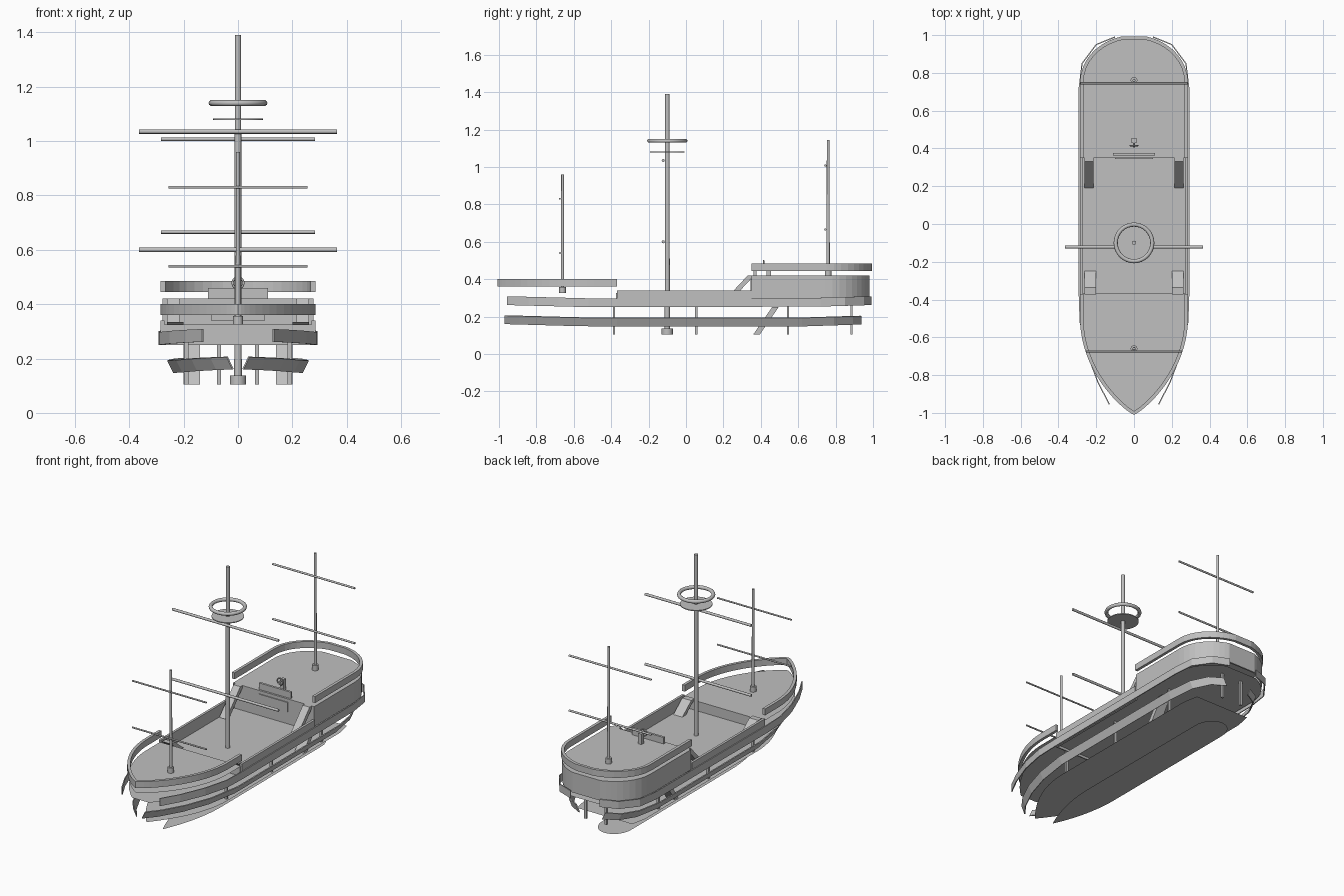
import bpy, bmesh, math
from mathutils import Vector

cube = bpy.data.objects.get("Cube")
if cube:
    bpy.data.objects.remove(cube, do_unlink=True)

grey = bpy.data.materials.new("plain grey")
grey.use_nodes = True
grey.diffuse_color = (0.53, 0.53, 0.53, 1)
grey.node_tree.nodes["Principled BSDF"].inputs["Base Color"].default_value = (0.53, 0.53, 0.53, 1)


def finish(name, bm, smooth=False):
    bmesh.ops.recalc_face_normals(bm, faces=bm.faces)
    mesh = bpy.data.meshes.new(name)
    bm.to_mesh(mesh)
    bm.free()
    ob = bpy.data.objects.new(name, mesh)
    bpy.context.collection.objects.link(ob)
    mesh.materials.append(grey)
    if smooth:
        for p in mesh.polygons:
            p.use_smooth = len(p.vertices) == 4
    return ob


def half_width(y):
    # plan shape: pointed bow, straight sides, round stern
    if y < -0.5:
        t = min(1, (-0.5 - y) / 0.5)
        return 0.285 * (1 - t * t) ** 0.85
    if y > 0.75:
        t = min(1, (y - 0.75) / 0.24)
        return 0.285 * math.sqrt(1 - t * t)
    return 0.285


def side_points(y0, y1, scale=1.0):
    # +x side of the plan, with points packed towards the ends
    n = 24
    ys = [y0 + (y1 - y0) * (1 - math.cos(math.pi * i / n)) / 2 for i in range(n + 1)]
    return [(half_width(y) * scale, y) for y in ys]


def around(points):
    # continue a half outline round onto the -x side
    return points + [(-x, y) for x, y in reversed(points) if x > 1e-4]


def sheet(name, points, z):
    bm = bmesh.new()
    bm.faces.new([bm.verts.new((x, y, z)) for x, y in points])
    return finish(name, bm)


def ribbon(name, points, low, high, thick, mirror=False, flare=0.0):
    # upright strip along a plan path; low and high are functions of y
    bm = bmesh.new()
    rows = [(bm.verts.new((x - flare, y, low(y))), bm.verts.new((x, y, high(y)))) for x, y in points]
    for a, b in zip(rows, rows[1:]):
        bm.faces.new((a[0], b[0], b[1], a[1]))
    ob = finish(name, bm)
    mod = ob.modifiers.new("thickness", 'SOLIDIFY')
    mod.thickness = thick
    mod.offset = 0
    if mirror:
        ob.modifiers.new("other side", 'MIRROR')
    return ob


def box(name, lo, hi, mirror=False):
    bm = bmesh.new()
    bmesh.ops.create_cube(bm, size=1)
    for v in bm.verts:
        v.co = Vector([lo[i] if v.co[i] < 0 else hi[i] for i in range(3)])
    ob = finish(name, bm)
    if mirror:
        ob.modifiers.new("other side", 'MIRROR')
    return ob


def rod(name, a, b, r0, r1=None, sides=16):
    a, b = Vector(a), Vector(b)
    bm = bmesh.new()
    bmesh.ops.create_cone(bm, cap_ends=True, segments=sides, radius1=r0,
                          radius2=r0 if r1 is None else r1, depth=(b - a).length)
    bm.transform((b - a).to_track_quat('Z', 'Y').to_matrix().to_4x4())
    bmesh.ops.translate(bm, verts=bm.verts, vec=(a + b) / 2)
    return finish(name, bm, True)


def ladder(name, x0, x1, foot, head, thick):
    # sloping slab in the y-z plane, one per side
    bm = bmesh.new()
    (ya, za), (yb, zb) = foot, head
    loop = [(ya, za), (ya + thick, za), (yb + thick, zb), (yb, zb)]
    face = bm.faces.new([bm.verts.new((x0, y, z)) for y, z in loop])
    out = bmesh.ops.extrude_face_region(bm, geom=[face])
    verts = [g for g in out["geom"] if isinstance(g, bmesh.types.BMVert)]
    bmesh.ops.translate(bm, verts=verts, vec=(x1 - x0, 0, 0))
    finish(name, bm).modifiers.new("other side", 'MIRROR')


def ring(name, centre, major, minor, axis='Z'):
    spin = (math.pi / 2, 0, 0) if axis == 'Y' else (0, 0, 0)
    bpy.ops.mesh.primitive_torus_add(location=centre, rotation=spin, major_radius=major,
                                     minor_radius=minor, major_segments=32, minor_segments=10)
    ob = bpy.context.object
    ob.name = name
    ob.data.materials.append(grey)
    bpy.ops.object.shade_smooth()


def level(z):
    return lambda y: z


# Decks
keel = [(0.1 * max(0, 1 - max(0, (-0.3 - y) / 0.44) ** 2), y)
        for y in [-0.74 + 0.05 * i for i in range(29)]]
keel += [(0.1 * math.cos(a), 0.68 + 0.12 * math.sin(a)) for a in [math.pi * i / 16 for i in range(1, 9)]]
sheet("hull_bottom", around(keel), 0.0)
lower = [(0.21 * (1 - max(0, (-0.4 - y) / 0.5) ** 2), y) for y in [-0.9 + 0.05 * i for i in range(33)]]
lower += [(0.19, 0.8)]
sheet("lower_deck", around(lower), 0.105)
sheet("main_deck", around(side_points(-0.96, 0.97, 0.97)), 0.265)
sheet("fore_deck", around(side_points(-0.995, -0.37, 0.98)), 0.325)
sheet("aft_deck", around(side_points(0.35, 0.975, 0.97)), 0.42)

# Rails and bulwarks
ribbon("fore_rail", around(side_points(-1.0, -0.37, 0.97)[::-1]), level(0.36), level(0.40), 0.018)
ribbon("aft_rail", around(side_points(0.35, 0.985, 0.97)), level(0.445), level(0.485), 0.018)
ribbon("waist_bulwark", [(0.278, -0.37), (0.278, 0.35)], level(0.25), level(0.34), 0.015, True)

# Cabin walls
ribbon("cabin_wall", around(side_points(0.35, 0.975, 0.96)), level(0.295), level(0.42), 0.01)
box("cabin_front", (-0.27, 0.35, 0.265), (0.27, 0.36, 0.42))
box("cabin_front_panel", (-0.1, 0.344, 0.34), (0.1, 0.35, 0.40))
box("fore_bulkhead", (-0.275, -0.375, 0.25), (0.275, -0.367, 0.325))
box("aft_deck_board", (-0.11, 0.362, 0.42), (0.11, 0.376, 0.46))


# Outer wales, rising towards bow and stern
def rise(base, amount):
    return lambda y: base + amount * (max(0, (-0.5 - y) / 0.47) + max(0, (y - 0.6) / 0.4))


upper_path = [(0.13, -0.955), (0.19, -0.84), (0.25, -0.68), (0.285, -0.52), (0.29, -0.37),
              (0.29, 0.72), (0.275, 0.85), (0.2, 0.95), (0.1, 0.99)]
ribbon("upper_wale", upper_path, rise(0.25, 0.012), rise(0.297, 0.012), 0.006, True)
lower_path = [(0.04, -0.97), (0.1, -0.89), (0.17, -0.75), (0.225, -0.58), (0.258, -0.37),
              (0.258, 0.62), (0.235, 0.79), (0.18, 0.89), (0.1, 0.935)]
ribbon("lower_wale", lower_path, rise(0.148, 0.013), rise(0.193, 0.013), 0.006, True, 0.022)

# Posts between lower and main decks
for i, (x, y) in enumerate([(0.19, -0.385), (0.19, 0.055), (0.19, 0.545), (0.07, 0.885)]):
    box(f"deck_post_{i + 1}", (x - 0.008, y - 0.006, 0.105), (x + 0.008, y + 0.006, 0.265), True)

# Ladders
ladder("aft_ladder", 0.215, 0.262, (0.19, 0.27), (0.33, 0.42), 0.035)
ladder("fore_ladder", 0.2, 0.262, (-0.285, 0.265), (-0.372, 0.335), 0.035)
ladder("lower_ladder", 0.14, 0.2, (0.36, 0.105), (0.46, 0.25), 0.035)

# Masts: name, y, foot, top, radius, collar radius, yard half length, yard radius, yard heights
masts = [("fore", -0.66, 0.325, 0.96, 0.009, 0.018, 0.255, 0.005, (0.54, 0.83)),
         ("main", -0.1, 0.105, 1.39, 0.014, 0.03, 0.365, 0.008, (0.6, 1.035)),
         ("mizzen", 0.76, 0.42, 1.145, 0.009, 0.018, 0.283, 0.006, (0.665, 1.007))]
for name, y, foot, top, r, collar, half, yr, heights in masts:
    rod(name + "_mast", (0, y, foot), (0, y, top), r, r * 0.8)
    rod(name + "_mast_collar", (0, y, foot), (0, y, foot + 0.032), collar)
    for label, z in zip(("lower", "upper"), heights):
        rod(f"{name}_{label}_yard", (-half, y - r - yr, z), (half, y - r - yr, z), yr)

# Lookout
ring("lookout_ring", (0, -0.1, 1.14), 0.097, 0.011)
rod("lookout_floor", (0, -0.1, 1.078), (0, -0.1, 1.083), 0.092, sides=32)

# Steering wheel and stand
box("wheel_stand", (-0.012, 0.43, 0.42), (0.012, 0.455, 0.485))
rod("wheel_axle", (0, 0.405, 0.478), (0, 0.44, 0.478), 0.005)
ring("steering_wheel", (0, 0.415, 0.478), 0.02, 0.004, 'Y')
